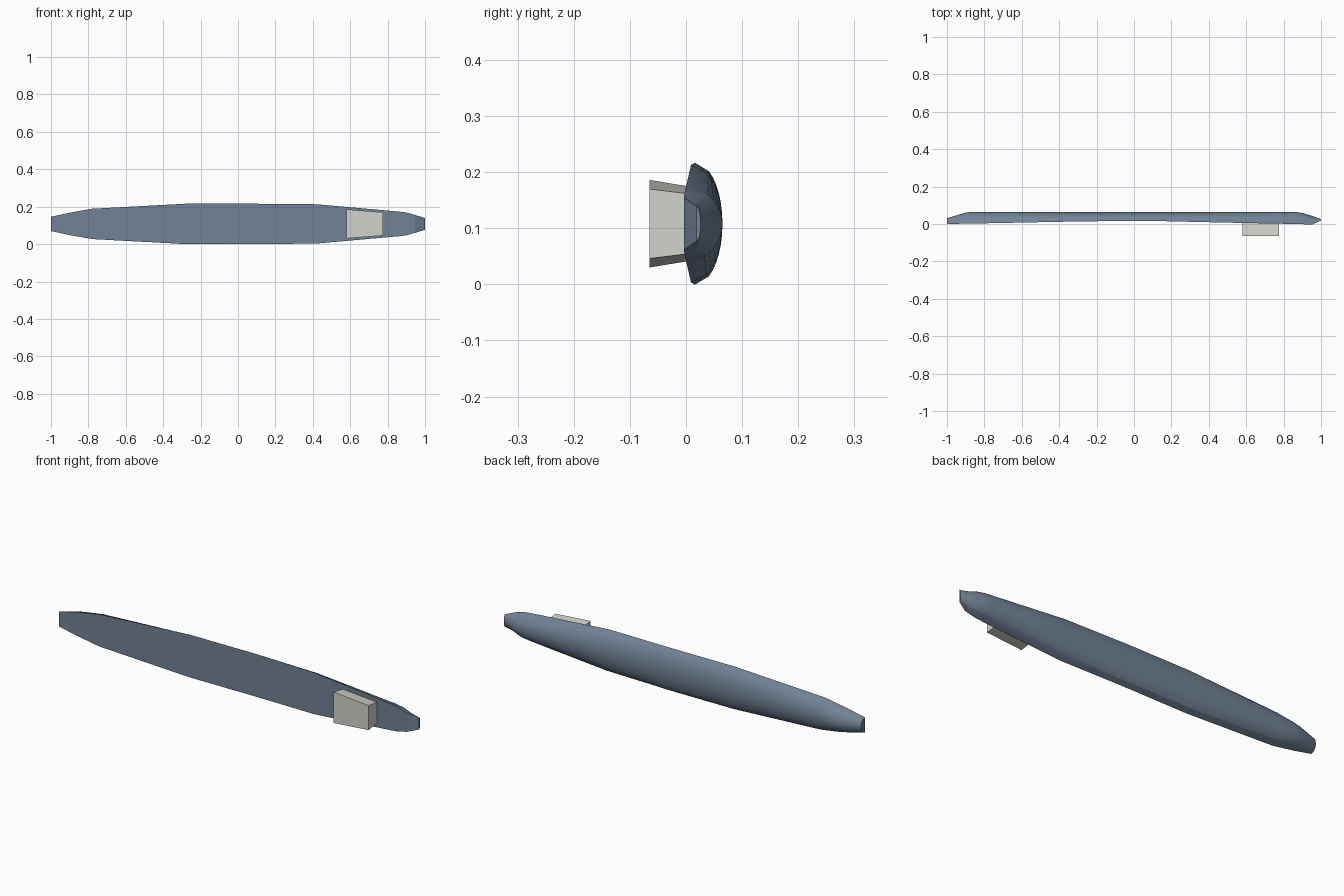
import bpy, bmesh, math

cube = bpy.data.objects.get("Cube")
if cube:
    bpy.data.objects.remove(cube, do_unlink=True)

MID_Z = 0.108


def material(name, rgb):
    m = bpy.data.materials.new(name)
    m.use_nodes = True
    m.diffuse_color = (*rgb, 1)
    m.node_tree.nodes["Principled BSDF"].inputs["Base Color"].default_value = (*rgb, 1)
    return m


def loft(name, rings, mat):
    """Skin a row of closed rings and cap both ends."""
    bm = bmesh.new()
    rows = [[bm.verts.new(p) for p in ring] for ring in rings]
    for a, b in zip(rows, rows[1:]):
        for i in range(len(a)):
            j = (i + 1) % len(a)
            bm.faces.new((a[i], a[j], b[j], b[i]))
    bm.faces.new(rows[0])
    bm.faces.new(rows[-1])
    bmesh.ops.recalc_face_normals(bm, faces=bm.faces)
    mesh = bpy.data.meshes.new(name)
    bm.to_mesh(mesh)
    bm.free()
    mesh.materials.append(mat)
    obj = bpy.data.objects.new(name, mesh)
    bpy.context.collection.objects.link(obj)
    return obj


# Hull stations: x, half width, deck y, keel y
stations = [
    (-1.0, 0.038, 0.0, 0.031),
    (-0.9, 0.06, 0.002, 0.061),
    (-0.86, 0.067, 0.003, 0.065),
    (-0.78, 0.081, 0.004, 0.065),
    (-0.28, 0.108, 0.014, 0.065),
    (0.08, 0.108, 0.017, 0.065),
    (0.42, 0.105, 0.009, 0.065),
    (0.86, 0.066, 0.0, 0.065),
    (0.90, 0.061, -0.001, 0.059),
    (0.95, 0.047, -0.004, 0.044),
    (1.0, 0.031, 0.019, 0.026),
]

# Half-elliptical sections closed by a flat deck
angles = [0, 30] + list(range(40, 141, 10)) + [150, 180]


def section(x, half, deck, keel):
    return [(x, deck + (keel - deck) * math.sin(math.radians(a)),
             MID_Z + half * math.cos(math.radians(a))) for a in angles]


hull = loft("hull", [section(*s) for s in stations],
            material("slate blue", (0.165, 0.225, 0.30)))

# Tapered deckhouse, flaring towards its roof
def house_ring(x, base_half, roof_half):
    return [(x, 0.008, MID_Z - base_half), (x, 0.008, MID_Z + base_half),
            (x, -0.065, MID_Z + roof_half), (x, -0.065, MID_Z - roof_half)]


loft("deckhouse", [house_ring(0.58, 0.066, 0.078), house_ring(0.775, 0.053, 0.062)],
     material("pale grey", (0.65, 0.65, 0.61)))

# Smooth hull with crisp deck edges
bpy.ops.object.select_all(action="DESELECT")
hull.select_set(True)
bpy.context.view_layer.objects.active = hull
bpy.ops.object.shade_smooth_by_angle(angle=math.radians(25))
